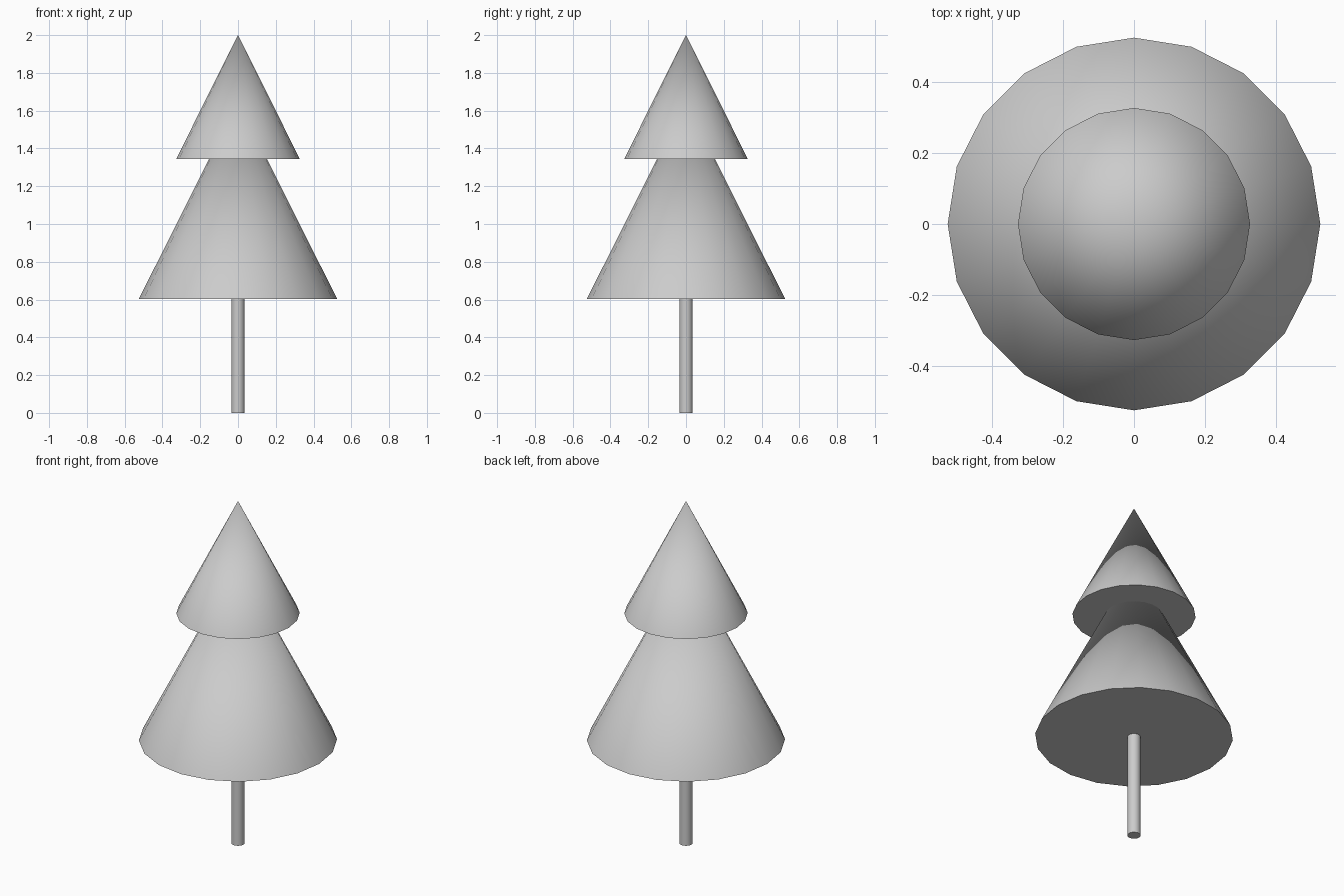
import bpy
import math

cube = bpy.data.objects.get("Cube")
if cube:
    bpy.data.objects.remove(cube, do_unlink=True)

SIDES = 20

# Single flat colour
grey = bpy.data.materials.new("light_grey")
grey.use_nodes = True
colour = (0.6, 0.6, 0.6, 1)
grey.diffuse_color = colour
grey.node_tree.nodes["Principled BSDF"].inputs["Base Color"].default_value = colour


def tapered_part(name, bottom, top, radius, top_radius=0):
    """Upright cone or cylinder with smooth sides and a sharp rim."""
    bpy.ops.mesh.primitive_cone_add(
        vertices=SIDES, radius1=radius, radius2=top_radius,
        depth=top - bottom, location=(0, 0, (bottom + top) / 2))
    part = bpy.context.object
    part.name = name
    part.data.materials.append(grey)
    bpy.ops.object.shade_smooth_by_angle(angle=math.radians(30))
    return part


# Trunk and two tiers of foliage
tapered_part("trunk", 0, 0.62, 0.035, 0.035)
tapered_part("lower_foliage", 0.603, 1.65, 0.525)
tapered_part("upper_foliage", 1.345, 2, 0.327)
